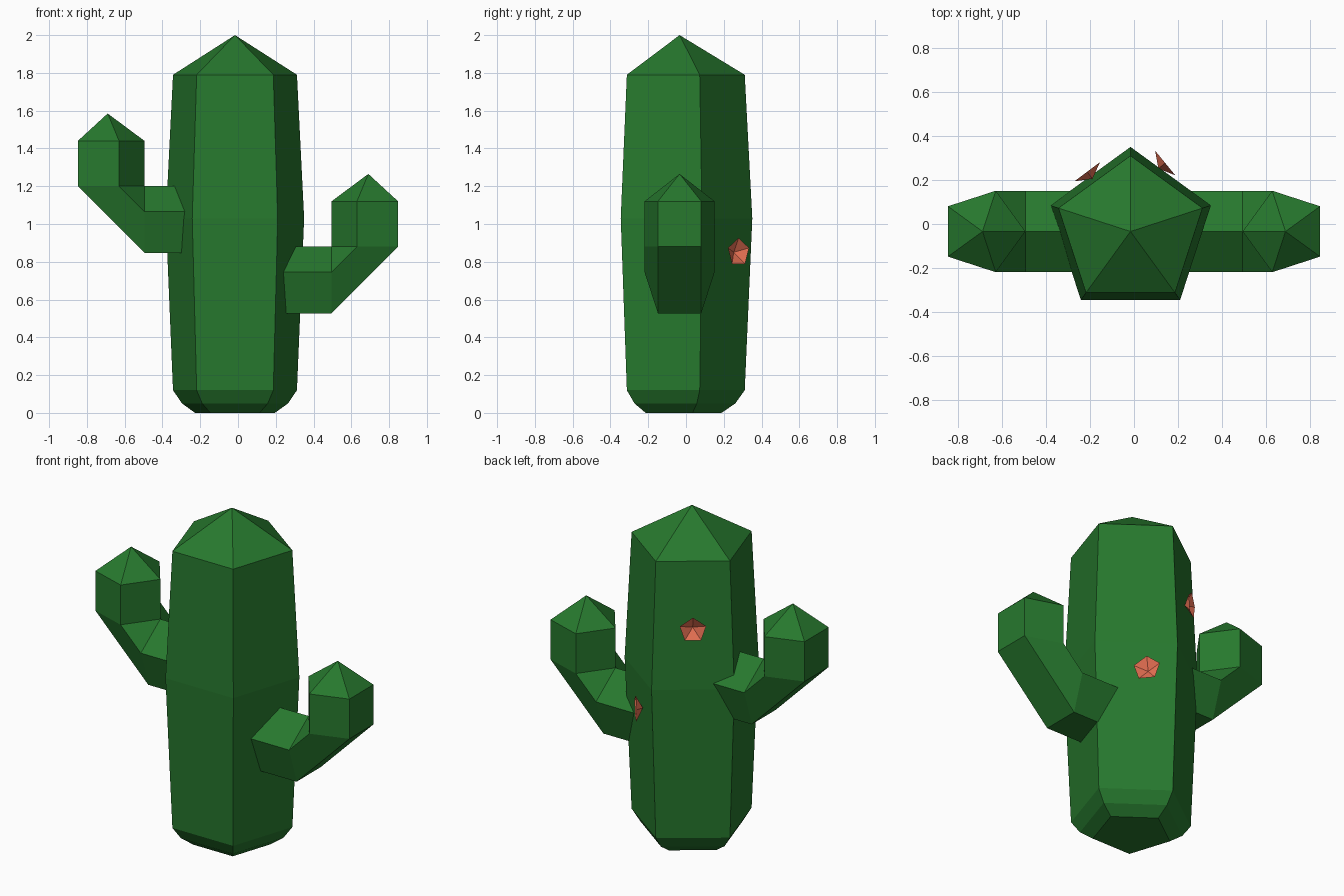
import bpy, bmesh
from math import sin, cos, pi
from mathutils import Vector, Matrix

if "Cube" in bpy.data.objects:
    bpy.data.objects.remove(bpy.data.objects["Cube"])

N = 5
CX, CY = -0.016, -0.034


def material(name, rgb):
    m = bpy.data.materials.new(name)
    m.diffuse_color = (*rgb, 1)
    m.use_nodes = True
    m.node_tree.nodes["Principled BSDF"].inputs["Base Color"].default_value = m.diffuse_color
    return m


green = material("cactus_green", (0.02, 0.19, 0.027))
coral = material("flower_coral", (0.83, 0.17, 0.09))


def skin(name, rings, mat, start=None, tip=None, cap=False):
    """Bridge five-sided rings, with an optional end cap and pointed tip."""
    bm = bmesh.new()
    loops = [[bm.verts.new(p) for p in ring] for ring in rings]
    for a, b in zip(loops, loops[1:]):
        for i in range(N):
            j = (i + 1) % N
            bm.faces.new((a[i], a[j], *dict.fromkeys((b[j], b[i]))))
    if cap:
        bm.faces.new(loops[0][::-1])
    if tip is not None:
        t = bm.verts.new(tip)
        for i in range(N):
            bm.faces.new((loops[-1][i], loops[-1][(i + 1) % N], t))
    bmesh.ops.remove_doubles(bm, verts=bm.verts[:], dist=1e-4)
    bmesh.ops.recalc_face_normals(bm, faces=bm.faces[:])
    me = bpy.data.meshes.new(name)
    bm.to_mesh(me)
    bm.free()
    me.materials.append(mat)
    ob = bpy.data.objects.new(name, me)
    bpy.context.collection.objects.link(ob)
    return ob


def ring(centre, u, v, r):
    """Pentagon with its point along u."""
    c, u, v = Vector(centre), Vector(u), Vector(v)
    return [c + r * (cos(2 * pi * i / N) * u + sin(2 * pi * i / N) * v) for i in range(N)]


# trunk
profile = [(0.222, 0), (0.295, 0.05), (0.345, 0.12), (0.385, 1.03), (0.345, 1.79)]
skin("trunk", [ring((CX, CY, z), (0, 1, 0), (-1, 0, 0), r) for r, z in profile],
     green, tip=(CX, CY, 2.0), cap=True)

# arms: horizontal stub, mitred elbow, upright end with a pointed top
R = 0.195
for name, s, z in (("right_arm", 1, 0.88), ("left_arm", -1, 1.20)):
    rings = [ring((s * x, CY, z - R), (0, 0, 1), (0, 1, 0), R) for x in (0.2, 0.495)]
    rings += [ring((s * 0.69, CY, h), (-s, 0, 0), (0, 1, 0), R) for h in (z, z + 0.24)]
    # the inner elbow corner is shared, so the elbow closes with triangles
    rings[1][0] = rings[2][0] = Vector((s * 0.495, CY, z))
    bm_rings = rings
    bm = bmesh.new()
    loops = [[bm.verts.new(p) for p in q] for q in bm_rings[:2]]
    third = [loops[1][0]] + [bm.verts.new(p) for p in bm_rings[2][1:]]
    loops += [third, [bm.verts.new(p) for p in bm_rings[3]]]
    for a, b in zip(loops, loops[1:]):
        for i in range(N):
            j = (i + 1) % N
            bm.faces.new(tuple(dict.fromkeys((a[i], a[j], b[j], b[i]))))
    bm.faces.new(loops[0])
    tip = bm.verts.new((s * 0.69, CY, z + 0.385))
    for i in range(N):
        bm.faces.new((loops[3][i], loops[3][(i + 1) % N], tip))
    bmesh.ops.recalc_face_normals(bm, faces=bm.faces[:])
    me = bpy.data.meshes.new(name)
    bm.to_mesh(me)
    bm.free()
    me.materials.append(green)
    bpy.context.collection.objects.link(bpy.data.objects.new(name, me))

# flowers: shallow open cups on the two back faces
for name, c, n in (("right_flower", (0.142, 0.278, 0.85), (0.77, 0.63, 0.0)),
                   ("left_flower", (-0.213, 0.238, 1.40), (-0.6, 0.8, 0.0))):
    n = Vector(n).normalized()
    up = Vector((0, 0, 1))
    skin(name, [ring(c, up, n.cross(up), 0.076)], coral, tip=Vector(c) - 0.04 * n)
